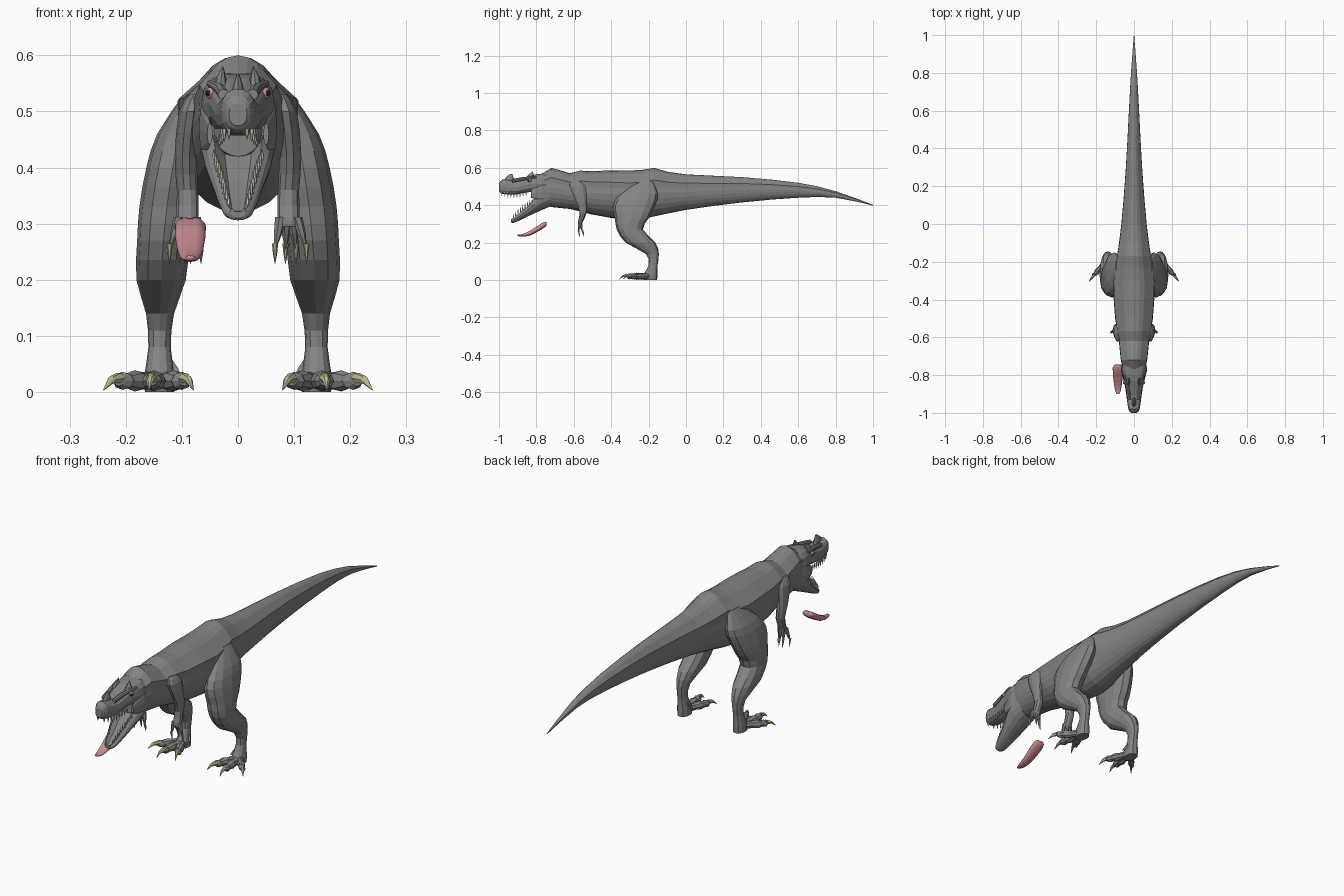
import bpy, bmesh, math
from mathutils import Vector

cube = bpy.data.objects.get("Cube")
if cube:
    bpy.data.objects.remove(cube)

X, Y, Z = Vector((1, 0, 0)), Vector((0, 1, 0)), Vector((0, 0, 1))


def material(name, *color):
    mat = bpy.data.materials.new(name)
    mat.use_nodes = True
    mat.diffuse_color = (*color, 1)
    mat.node_tree.nodes["Principled BSDF"].inputs["Base Color"].default_value = mat.diffuse_color
    return mat


hide = material("grey hide", .23, .23, .23)
horn = material("claw horn", .5, .48, .28)
ivory = material("tooth ivory", .6, .58, .5)
pink = material("tongue pink", .58, .27, .29)
black = material("pupil black", .02, .02, .02)


def oval(count, power=1):
    """Unit cross-section; a power below one makes it boxier."""
    points = []
    for i in range(count):
        c, s = math.cos(math.tau * i / count), math.sin(math.tau * i / count)
        points.append((math.copysign(abs(c) ** power, c), math.copysign(abs(s) ** power, s)))
    return points


def hollowed(profile, above, level):
    """Sink the top of a cross-section into a groove."""
    return [(p, level if q > above else q) for p, q in profile]


def smooth(rows):
    """Add a curved in-between row after every row."""
    rows = [Vector(row) for row in rows]
    result = []
    for i in range(len(rows) - 1):
        before, after = rows[max(i - 1, 0)], rows[min(i + 2, len(rows) - 1)]
        middle = (rows[i] + rows[i + 1]) / 2
        result += [rows[i], middle + (middle - (before + after) / 2) / 8]
    return result + [rows[-1]]


def loft(bm, stations, profile, across, up):
    """Skin rings given as (x, y, z, radius across, radius up)."""
    rings = []
    for x, y, z, wide, tall in stations:
        centre = Vector((x, y, z))
        rings.append([bm.verts.new(centre + across * wide * p + up * tall * q) for p, q in profile])
    for ring, following in zip(rings, rings[1:]):
        for i in range(len(profile)):
            bm.faces.new((ring[i - 1], ring[i], following[i], following[i - 1]))
    bm.faces.new(rings[0])
    bm.faces.new(rings[-1])


def part(name, mat, shapes, profile, up=Z, mirror=False):
    bm = bmesh.new()
    for stations in shapes:
        loft(bm, stations, profile, X, up)
    bmesh.ops.recalc_face_normals(bm, faces=bm.faces)
    mesh = bpy.data.meshes.new(name)
    bm.to_mesh(mesh)
    bm.free()
    mesh.materials.append(mat)
    ob = bpy.data.objects.new(name, mesh)
    bpy.context.collection.objects.link(ob)
    if mirror:
        ob.modifiers.new("mirror", "MIRROR").use_mirror_merge = False
    return ob


def spike(base, tip, radius, arch=0):
    """Tapered spike whose middle is lifted by the arch."""
    base, tip = Vector(base), Vector(tip)
    middle = (base + tip) / 2 + Z * arch
    return [(*point, radius * size, radius * size)
            for point, size in ((base, 1), (middle, .7), (tip, .1))]


def between(rows):
    """Smooth rows of (y, top, bottom, half width) into centred stations."""
    return [(0, y, (top + bottom) / 2, wide, (top - bottom) / 2)
            for y, top, bottom, wide in smooth(rows)]


# Body and tail: wavy back, and a raised plate edge along each flank
ridged = [(p * 1.13 if .4 < q < .6 else p, q) for p, q in oval(24)]
body = []
for x, y, z, wide, tall in between([
        (-.8, .55, .42, .05), (-.72, .59, .39, .07), (-.62, .58, .38, .08), (-.5, .58, .35, .1),
        (-.3, .59, .32, .11), (-.17, .59, .34, .09), (0, .565, .375, .067), (.3, .55, .415, .043),
        (.6, .52, .44, .027), (.8, .475, .44, .016), (1, .402, .398, .001)]):
    wave = .005 * math.cos((y + .72) * math.tau / .18) if -.75 < y < -.1 else 0
    body.append((x, y, z + wave, wide, tall + wave))
part("body_and_tail", hide, [body], ridged)

# Upper head
part("skull", hide, [between([
    (-1, .515, .475, .016), (-.98, .54, .46, .03), (-.91, .53, .457, .04),
    (-.83, .56, .47, .053), (-.77, .57, .45, .066), (-.7, .57, .45, .05)])], oval(14, .8))

# Lower jaw, hollow between the gum ridges
part("lower_jaw", hide, [smooth([
    (0, -.935, .32, .014, .01), (0, -.92, .322, .027, .016), (0, -.85, .37, .046, .032),
    (0, -.77, .435, .066, .06), (0, -.67, .47, .05, .055)])], hollowed(oval(16), .8, .15))

# Skin closing the corner of the mouth
part("cheek", hide, [[(.05, -.83, .46, .005, .02), (.06, -.77, .47, .01, .05),
                      (.05, -.72, .48, .01, .04)]], oval(8), mirror=True)

# Nose crest, brow ridges and brow horns
part("nose_horn", hide, [[(0, -.945, .53, .012, .03), (0, -.943, .55, .008, .02),
                          (0, -.935, .567, .002, .006)]], oval(8), Y)
part("brow_horn", hide, [[(.032, -.84, .54, .013, .025), (.03, -.83, .56, .009, .015),
                          (.027, -.82, .58, .001, .002)]], oval(8), Y, True)
part("brow_ridge", hide, [[(.026, -.93, .53, .01, .01), (.032, -.88, .54, .01, .01),
                           (.05, -.8, .55, .006, .006)]], oval(8), mirror=True)


# Eyes and pupils
def ball(name, mat, centre, radius):
    layers = []
    for step in range(1, 8):
        angle = math.pi * step / 8
        wide = radius * math.sin(angle)
        layers.append((*(centre + Z * radius * math.cos(angle)), wide, wide))
    part(name, mat, [layers], oval(10), Y, True)


eye_centre = Vector((.047, -.836, .533))
ball("eye", pink, eye_centre, .011)
ball("pupil", black, eye_centre + (X - Y) * .005, .006)

# Teeth following the edge of each jaw
upper_teeth, lower_teeth = [], []
for i in range(9):
    t = i / 8
    length = .02 + .012 * math.sin(t * math.pi)
    root = Vector((.016 + .024 * math.sqrt(t), .13 * t - .985, .47))
    upper_teeth.append(spike(root, root - Z * length, .0045))
    root = Vector((.017 + .026 * t, .1 * t - .923, .333 + .08 * t))
    lower_teeth.append(spike(root, root + Z * length, .004))
part("upper_teeth", ivory, upper_teeth, oval(6), Y, True)
part("lower_teeth", ivory, lower_teeth, oval(6), Y, True)

# Hind legs, leaning outward from hip to foot; rows of (z, y, half width, half depth)
leg = [(.14 - .37 * z ** 3, y, z, wide, deep) for z, y, wide, deep in smooth([
    (.53, -.22, .012, .04), (.46, -.25, .04, .1), (.4, -.277, .047, .113),
    (.33, -.29, .049, .09), (.27, -.3, .047, .07), (.2, -.243, .044, .08),
    (.14, -.18, .025, .035), (.08, -.176, .02, .024), (.03, -.19, .027, .037),
    (0, -.19, .026, .036)])]
part("hind_leg", hide, [leg], oval(12, .9), Y, True)

# Three fanned toes with knuckles and hooked claws
toes, toe_claws = [], []
ankle = Vector((.142, -.19, .02))
for turn in (-.4, .1, .7):
    heading = X * math.sin(turn) - Y * math.cos(turn)
    reach = .13 - .03 * abs(turn)
    toes.append([(*(ankle + heading * reach * t), r, r * .9)
                 for t, r in ((0, .02), (.4, .017), (.6, .021), (.8, .015), (.9, .018), (1, .01))])
    tip = ankle + heading * reach
    toe_claws.append(spike(tip + Z * .005, tip + heading * .042 - Z * .016, .01, .007))
toes.append(spike((.125, -.18, .05), (.1, -.2, .025), .011))
part("toes", hide, toes, oval(8), mirror=True)
part("toe_claws", horn, toe_claws, oval(6), mirror=True)

# Arms
part("arm", hide, [smooth([
    (.075, -.585, .53, .012, .025), (.085, -.58, .5, .02, .045), (.093, -.56, .42, .02, .03),
    (.09, -.55, .36, .019, .02), (.09, -.565, .31, .02, .014),
    (.09, -.567, .295, .019, .011)])], oval(10), Y, True)

# Four spread fingers with claws
fingers, finger_claws = [], []
for i in range(4):
    spread = i / 3 - .5
    root = Vector((.09 + .028 * spread, -.567, .312))
    tip = Vector((.094 + .056 * spread, -.55 - .1 * spread ** 2, .253))
    fingers.append(spike(root, tip, .011))
    finger_claws.append(spike(tip + Z * .012, tip + Y * .008 - Z * .024, .0055))
part("fingers", hide, fingers, oval(7), Y, True)
part("finger_claws", horn, finger_claws, oval(6), Y, True)

# Loose tongue beside the jaw, with a centre groove
tongue = part("tongue", pink, [smooth([
    (-.085, -.745, .3, .016, .008), (-.085, -.76, .295, .028, .017),
    (-.085, -.83, .253, .023, .014), (-.085, -.88, .238, .015, .006),
    (-.085, -.9, .24, .007, .004)])], hollowed(oval(16), .95, .7))
tongue.data.shade_smooth()
